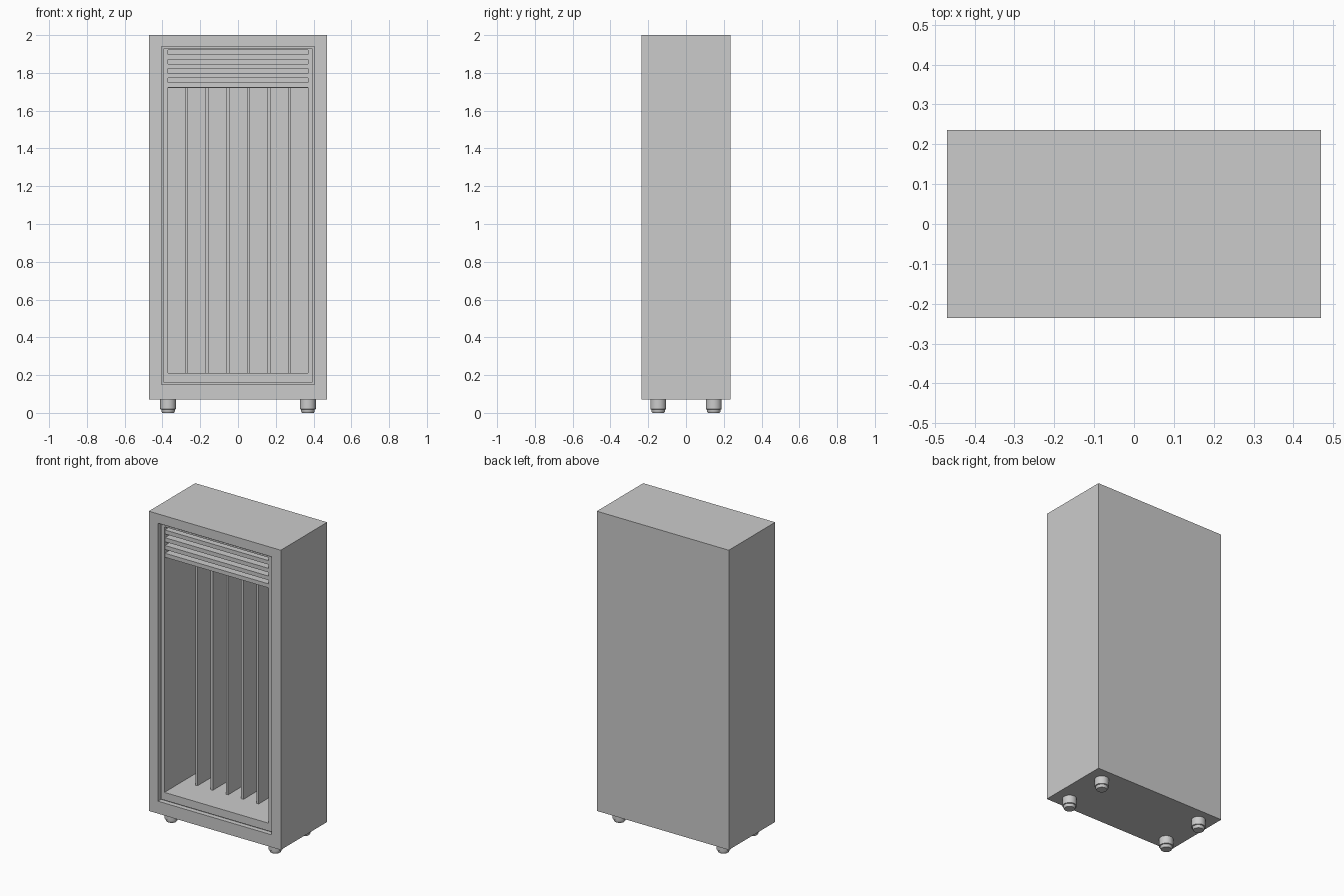
import bpy, bmesh, math

if "Cube" in bpy.data.objects:
    bpy.data.objects.remove(bpy.data.objects["Cube"])


def box(name, x0, x1, y0, y1, z0, z1):
    bm = bmesh.new()
    bmesh.ops.create_cube(bm, size=1)
    for v in bm.verts:
        v.co = (x1 if v.co.x > 0 else x0, y1 if v.co.y > 0 else y0, z1 if v.co.z > 0 else z0)
    return finish(name, bm)


def finish(name, bm):
    bmesh.ops.recalc_face_normals(bm, faces=bm.faces)
    mesh = bpy.data.meshes.new(name)
    bm.to_mesh(mesh)
    bm.free()
    ob = bpy.data.objects.new(name, mesh)
    bpy.context.collection.objects.link(ob)
    return ob


# Cabinet shell: nested rectangles (half width, bottom, top, y) from the back
# around the front rim, down the stepped door frame and into the cavity
rings = [
    (0.47, 0.07, 2.0, 0.236),
    (0.47, 0.07, 2.0, -0.236),
    (0.405, 0.15, 1.94, -0.236),
    (0.405, 0.15, 1.94, -0.205),
    (0.395, 0.16, 1.93, -0.205),
    (0.395, 0.16, 1.93, -0.220),
    (0.37, 0.21, 1.92, -0.220),
    (0.37, 0.21, 1.92, 0.20),
]
bm = bmesh.new()
loops = [[bm.verts.new(p) for p in ((-w, y, b), (w, y, b), (w, y, t), (-w, y, t))]
         for w, b, t, y in rings]
for a, c in zip(loops, loops[1:]):
    for i in range(4):
        j = (i + 1) % 4
        bm.faces.new((a[i], a[j], c[j], c[i]))
bm.faces.new(loops[0])
bm.faces.new(loops[-1])
finish("cabinet_shell", bm)

# Upright dividers standing in the rear of the cavity
for i in range(6):
    x = -0.272 + i * 0.109
    box(f"divider_{i + 1}", x - 0.008, x + 0.008, -0.035, 0.20, 0.21, 1.92)

# Louvred header above the dividers
box("header_backing", -0.37, 0.37, -0.17, -0.15, 1.72, 1.92)
for i in range(4):
    z = 1.735 + i * 0.05
    box(f"header_slat_{i + 1}", -0.37, 0.37, -0.215, -0.165, z - 0.013, z + 0.013)

# Round feet with a narrower pad
for sx in (-1, 1):
    for sy in (-1, 1):
        profile = [(0.031, 0.0), (0.036, 0.008), (0.036, 0.018), (0.042, 0.02), (0.042, 0.075)]
        bm = bmesh.new()
        n = 20
        rows = [[bm.verts.new((sx * 0.37 + r * math.cos(k * math.tau / n),
                               sy * 0.147 + r * math.sin(k * math.tau / n), z))
                 for k in range(n)] for r, z in profile]
        for a, c in zip(rows, rows[1:]):
            for k in range(n):
                m = (k + 1) % n
                bm.faces.new((a[k], a[m], c[m], c[k]))
        bm.faces.new(rows[0])
        bm.faces.new(rows[-1])
        foot = finish("foot", bm)
        bpy.ops.object.select_all(action='DESELECT')
        foot.select_set(True)
        bpy.context.view_layer.objects.active = foot
        bpy.ops.object.shade_smooth_by_angle(angle=math.radians(35))
